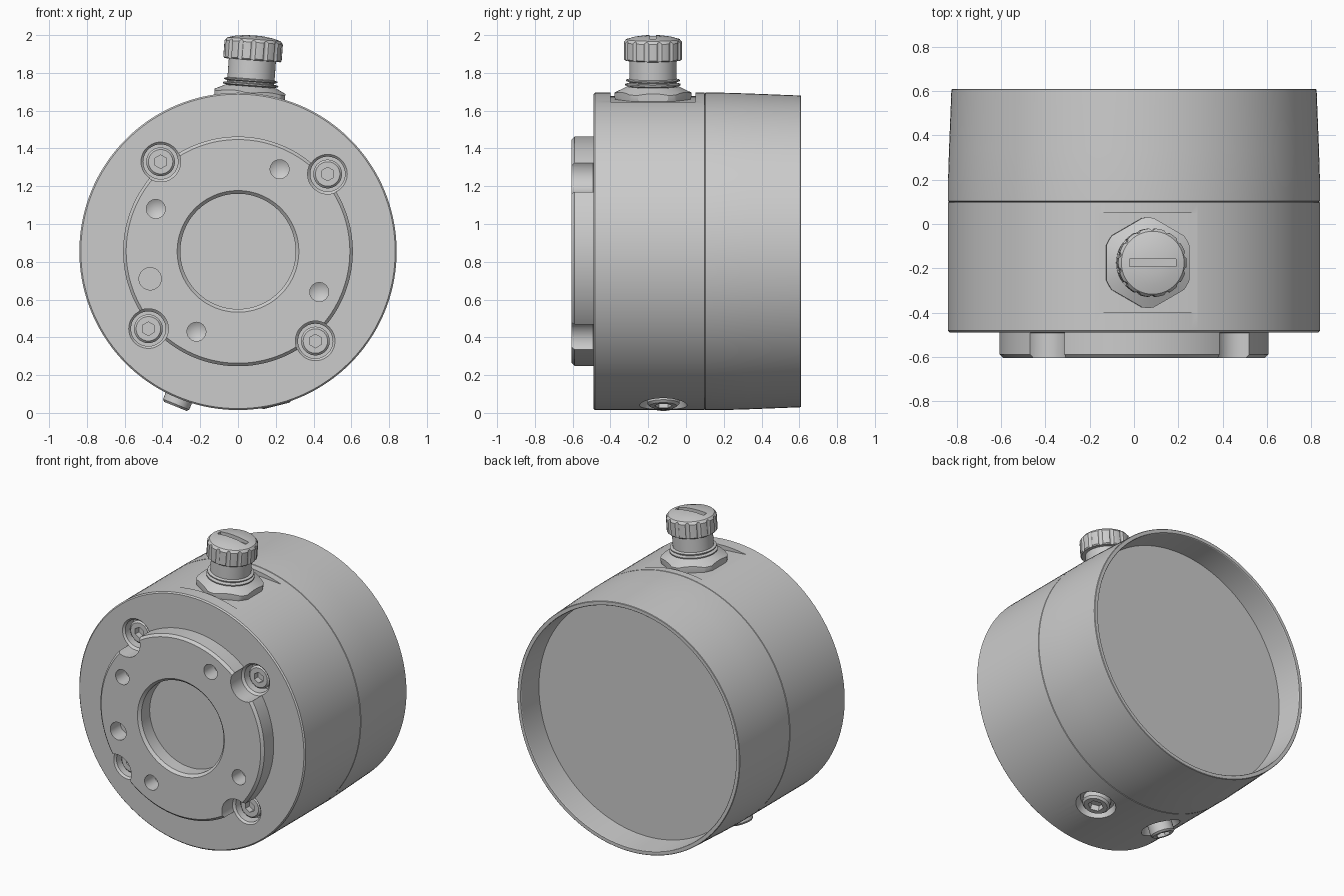
import bpy, bmesh, math
from mathutils import Matrix

if "Cube" in bpy.data.objects:
    bpy.data.objects.remove(bpy.data.objects["Cube"])

CZ = 0.855  # height of the main axis
T, R = Matrix.Translation, Matrix.Rotation
AXIS = T((0, 0, CZ)) @ R(math.radians(-90), 4, 'X')      # local z -> world +y


def front(x, z):
    """Frame on the front face: local z points out towards -y, height = -y."""
    return T((x, 0, z)) @ R(math.radians(90), 4, 'X')


def radial(deg, y):
    """Frame pointing out of the body side: height = distance from main axis."""
    return T((0, y, CZ)) @ R(math.radians(deg), 4, 'Y')


def finish(name, bm, m):
    bmesh.ops.recalc_face_normals(bm, faces=bm.faces)
    bm.transform(m)
    me = bpy.data.meshes.new(name)
    bm.to_mesh(me)
    bm.free()
    ob = bpy.data.objects.new(name, me)
    bpy.context.collection.objects.link(ob)
    return ob


def revolve(name, profile, m, segs=48, phase=0.0):
    """Closed solid from (radius, height) points spun about local z."""
    bm = bmesh.new()
    rings = []
    for r, h in profile:
        if r == 0:
            rings.append([bm.verts.new((0, 0, h))])
        else:
            rings.append([bm.verts.new((r * math.cos(phase + 2 * math.pi * i / segs),
                                        r * math.sin(phase + 2 * math.pi * i / segs), h))
                          for i in range(segs)])
    for a, b in zip(rings, rings[1:]):
        for i in range(segs):
            j = (i + 1) % segs
            if len(a) == 1:
                bm.faces.new((a[0], b[i], b[j]))
            elif len(b) == 1:
                bm.faces.new((a[i], a[j], b[0]))
            else:
                bm.faces.new((a[i], a[j], b[j], b[i]))
    return finish(name, bm, m)


def box(name, size, centre, m):
    bm = bmesh.new()
    bmesh.ops.create_cube(bm, size=1, matrix=T(centre) @ Matrix.Diagonal((*size, 1)))
    return finish(name, bm, m)


def boolean(ob, cutter, op='DIFFERENCE'):
    """Apply a boolean and discard the cutter."""
    cutter.hide_render = True
    mod = ob.modifiers.new("cut", 'BOOLEAN')
    mod.operation, mod.solver, mod.object = op, 'EXACT', cutter
    bpy.context.view_layer.objects.active = ob
    bpy.ops.object.modifier_apply(modifier=mod.name)
    bpy.data.objects.remove(cutter)


def socket_screw(name, m, r, base, top, socket, depth):
    """Round screw head with chamfered rim and hex socket."""
    c = r * 0.15
    ob = revolve(name, [(0, base), (r, base), (r, top - c), (r - c, top), (0, top)], m)
    boolean(ob, revolve("socket_cutter", [(0, top - depth), (socket, top - depth),
                                          (socket, top + 0.1), (0, top + 0.1)], m, 6, math.pi / 2))


# Front housing with raised flange and central bore
housing = revolve("front_housing", [
    (0, -0.5), (0.305, -0.5), (0.305, -0.588), (0.322, -0.605), (0.592, -0.605),
    (0.608, -0.589), (0.608, -0.49), (0.832, -0.49), (0.84, -0.482),
    (0.84, 0.097), (0.836, 0.1), (0, 0.1)], AXIS, 144)

# Tapered rear cover with shallow open recess
revolve("rear_cover", [
    (0, 0.1), (0.836, 0.1), (0.84, 0.103), (0.84, 0.2), (0.836, 0.33), (0.825, 0.607),
    (0.822, 0.61), (0.8, 0.61), (0.797, 0.606), (0.79, 0.43), (0, 0.43)], AXIS, 144)

# Four counterbored flange screws
for k in range(4):
    a = math.radians(40.8 + 90 * k)
    m = front(0.627 * math.cos(a), CZ + 0.627 * math.sin(a))
    boolean(housing, revolve("pocket_cutter", [
        (0, 0.40), (0.092, 0.40), (0.092, 0.478), (0.106, 0.492), (0.106, 0.7), (0, 0.7)], m))
    socket_screw(f"flange_screw_{k + 1}", m, 0.076, 0.38, 0.46, 0.036, 0.04)

# Drilled holes in the flange face
for x, z, r in [(0.22, 1.29, 0.05), (-0.435, 1.08, 0.05), (0.43, 0.64, 0.05),
                (-0.22, 0.43, 0.05), (-0.465, 0.71, 0.059)]:
    tip = 0.47 if r < 0.055 else 0.5
    boolean(housing, revolve("drill_cutter", [
        (0, tip), (r, 0.5), (r, 0.7), (0, 0.7)] if r < 0.055 else
        [(0, tip), (r, tip), (r, 0.7), (0, 0.7)], front(x, z), 32))

# Flat seat for the plunger on top
KNOB = radial(4.3, -0.175)
boolean(housing, box("flat_cutter", (0.8, 0.45, 0.2), (0, 0, 0.909), KNOB))

# Hex nut with turned chamfer
nut = revolve("hex_nut", [(0, 0.80), (0.2165, 0.80), (0.2165, 0.9), (0, 0.9)],
              KNOB, 6, math.pi / 2)
boolean(nut, revolve("nut_turning", [
    (0, 0.79), (0.195, 0.79), (0.204, 0.82), (0.204, 0.842), (0.135, 0.876), (0, 0.876)],
    KNOB, 64), 'INTERSECT')

# Plunger stem with thread rings
revolve("plunger_stem", [
    (0, 0.85), (0.125, 0.85), (0.125, 0.876), (0.147, 0.882), (0.147, 0.889), (0.125, 0.894),
    (0.125, 0.9), (0.142, 0.905), (0.142, 0.911), (0.125, 0.916), (0.125, 1.03), (0, 1.03)], KNOB)

# Grooved, domed, slotted knob cap
cap = revolve("knob_cap", [
    (0, 1.015), (0.148, 1.015), (0.155, 1.022), (0.155, 1.11), (0.142, 1.126),
    (0.1, 1.138), (0.05, 1.145), (0, 1.147)], KNOB, 96)
for k in range(14):
    g = KNOB @ R(2 * math.pi * (k + 0.5) / 14, 4, 'Z') @ T((0.163, 0, 0))
    boolean(cap, revolve("groove_cutter", [(0, 1.0), (0.016, 1.0), (0.016, 1.2), (0, 1.2)], g, 16))
boolean(cap, box("slot_cutter", (0.21, 0.035, 0.06), (0, 0, 1.15), KNOB))

# Two locking screws in round seats underneath
for name, deg, top, r in [("recessed_lock_screw", 166, 0.843, 0.085),
                          ("raised_lock_screw", 202, 0.885, 0.075)]:
    m = radial(deg, -0.12)
    boolean(housing, revolve("seat_cutter", [
        (0, 0.79), (0.105, 0.79), (0.13, 0.85), (0.13, 0.95), (0, 0.95)], m))
    socket_screw(name, m, r, 0.77, top, 0.048, 0.04)

# Smooth curved surfaces, keep edges sharp
for ob in bpy.context.scene.objects:
    ob.select_set(True)
bpy.context.view_layer.objects.active = housing
bpy.ops.object.shade_smooth_by_angle(angle=math.radians(25))
